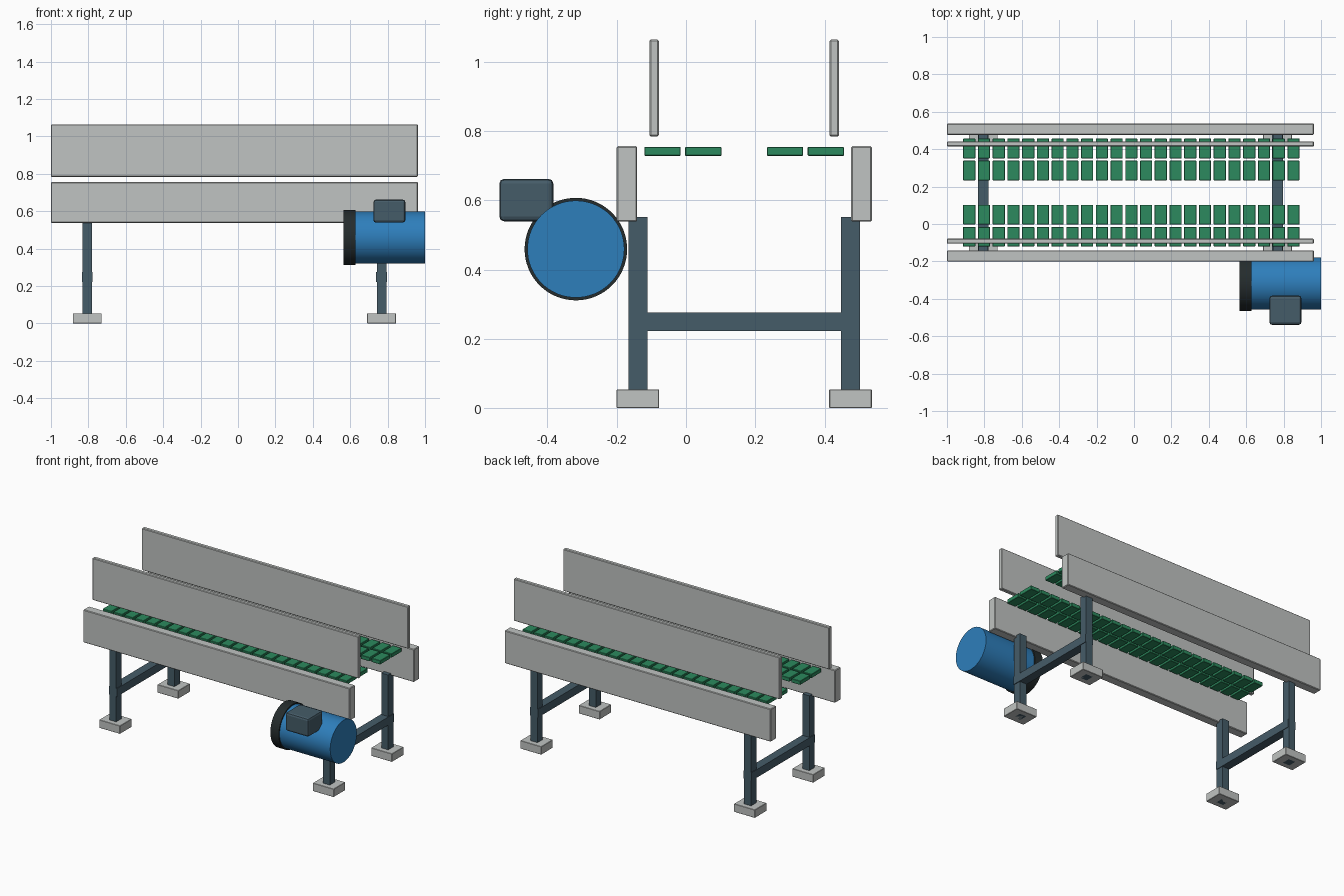
import bpy
import math

if "Cube" in bpy.data.objects:
    bpy.data.objects.remove(bpy.data.objects["Cube"])


def material(name, rgb):
    m = bpy.data.materials.new(name)
    m.diffuse_color = (*rgb, 1)
    m.use_nodes = True
    m.node_tree.nodes["Principled BSDF"].inputs["Base Color"].default_value = m.diffuse_color
    return m


GREY = material("light grey metal", (0.53, 0.55, 0.54))
SLATE = material("slate frame", (0.06, 0.107, 0.14))
GREEN = material("green slats", (0.025, 0.255, 0.112))
BLUE = material("motor blue", (0.027, 0.21, 0.5))
BLACK = material("flange black", (0.018, 0.025, 0.026))


def box(name, x, y, z, mat, bevel=0.0, segments=1):
    """Box from (min, max) pairs on each axis."""
    spans = (x, y, z)
    bpy.ops.mesh.primitive_cube_add(size=1, location=[(a + b) / 2 for a, b in spans])
    ob = bpy.context.object
    ob.name = name
    ob.scale = [b - a for a, b in spans]
    bpy.ops.object.transform_apply(location=False, rotation=False, scale=True)
    ob.data.materials.append(mat)
    if bevel:
        mod = ob.modifiers.new("soft edges", 'BEVEL')
        mod.width = bevel
        mod.segments = segments
    return ob


def drum(name, x, y, z, radius, mat):
    """Cylinder lying along x."""
    bpy.ops.mesh.primitive_cylinder_add(
        vertices=64, radius=radius, depth=x[1] - x[0],
        location=((x[0] + x[1]) / 2, y, z), rotation=(0, math.pi / 2, 0))
    ob = bpy.context.object
    ob.name = name
    ob.data.materials.append(mat)
    bpy.ops.object.shade_smooth_by_angle()
    return ob


MID_Y = 0.168      # centre line of the conveyor
LENGTH = (-1.0, 0.962)


def around(c, half):
    return (c - half, c + half)


# Side rails, guard plates, legs and feet on both sides
for side, label in ((-1, "front"), (1, "back")):
    box(f"{label}_side_rail", LENGTH, around(MID_Y + side * 0.339, 0.03),
        (0.538, 0.756), GREY, 0.004)
    box(f"{label}_guard_plate", LENGTH, around(MID_Y + side * 0.26, 0.0135),
        (0.784, 1.064), GREY, 0.004)
    for x, end in ((-0.806, "left"), (0.768, "right")):
        y = MID_Y + side * 0.307
        box(f"{label}_{end}_leg", around(x, 0.025), around(y, 0.0275),
            (0.0, 0.552), SLATE)
        box(f"{label}_{end}_foot", around(x, 0.077), around(y, 0.0615),
            (0.0, 0.054), GREY, 0.002)

# Cross beams joining each pair of legs
for x, end in ((-0.806, "left"), (0.768, "right")):
    box(f"{end}_cross_beam", around(x, 0.029), around(MID_Y, 0.334),
        (0.222, 0.276), SLATE)

# Four rows of belt slats
for row, offset in enumerate((-0.236, -0.118, 0.118, 0.236)):
    slat = box(f"belt_slat_row_{row + 1}", around(-0.881, 0.0325),
               around(MID_Y + offset, 0.0525), (0.728, 0.754), GREEN, 0.002)
    array = slat.modifiers.new("repeat along belt", 'ARRAY')
    array.count = 23
    array.use_relative_offset = False
    array.use_constant_offset = True
    array.constant_offset_displace = (0.0788, 0, 0)

# Drive motor with flange and terminal box
drum("motor_body", (0.60, 1.0), -0.318, 0.459, 0.14, BLUE)
drum("motor_flange", (0.565, 0.627), -0.318, 0.459, 0.148, BLACK)
box("terminal_box", (0.724, 0.895), (-0.539, -0.383), (0.539, 0.662), SLATE, 0.014, 2)
